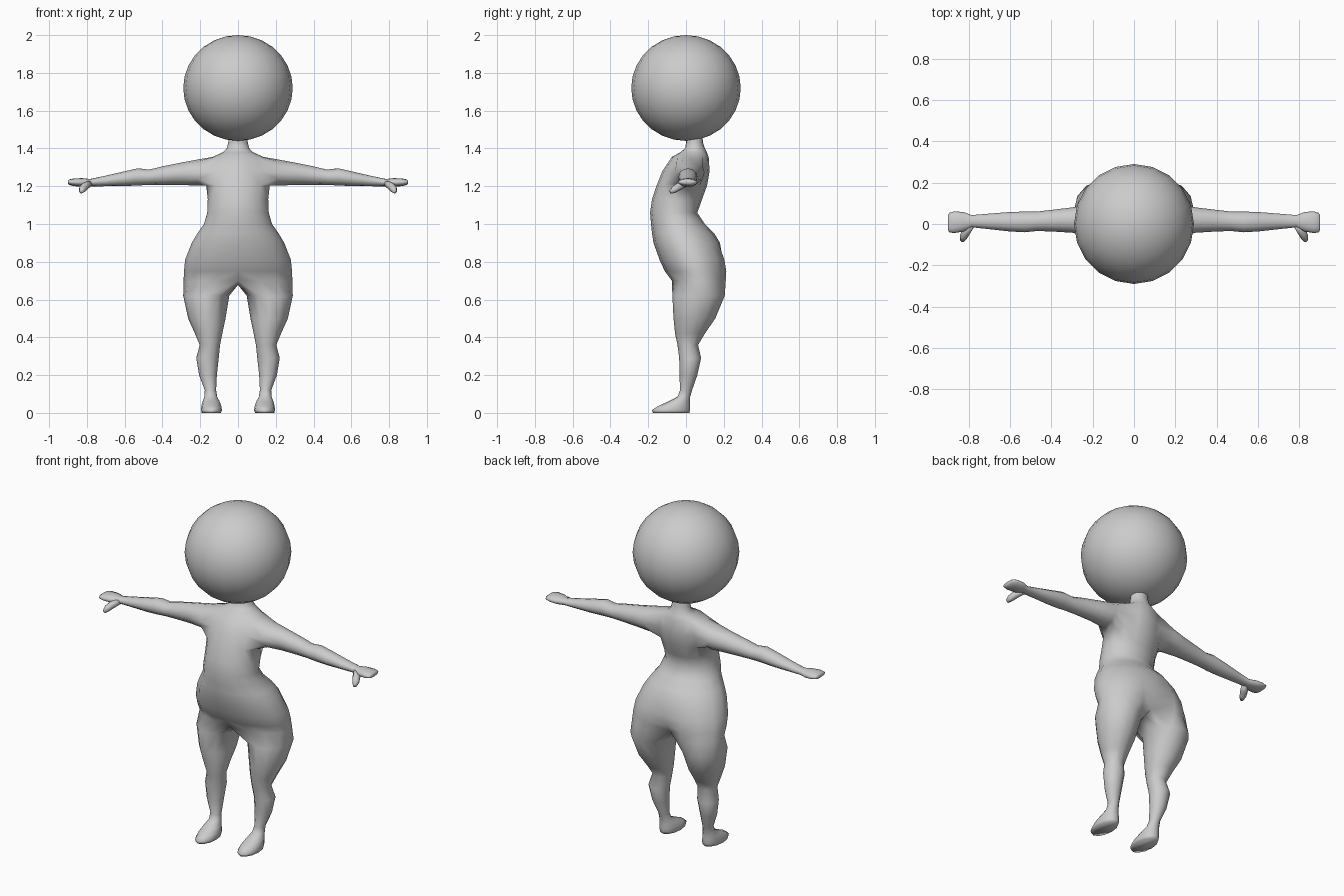
import bpy, bmesh, math
from mathutils import Vector

if "Cube" in bpy.data.objects:
    bpy.data.objects.remove(bpy.data.objects["Cube"])

clay = bpy.data.materials.new("light_grey")
clay.diffuse_color = (0.6, 0.6, 0.6, 1)
clay.use_nodes = True
clay.node_tree.nodes["Principled BSDF"].inputs["Base Color"].default_value = clay.diffuse_color


def finish(bm, name, mirror=True):
    bmesh.ops.recalc_face_normals(bm, faces=bm.faces)
    mesh = bpy.data.meshes.new(name)
    bm.to_mesh(mesh)
    bm.free()
    mesh.materials.append(clay)
    for p in mesh.polygons:
        p.use_smooth = True
    ob = bpy.data.objects.new(name, mesh)
    bpy.context.collection.objects.link(ob)
    if mirror:
        m = ob.modifiers.new("mirror", 'MIRROR')
        m.use_clip = True
        m.merge_threshold = 0.0005
    return ob


def bridge(bm, a, b, closed=True, skip=()):
    n = len(a)
    for i in range(n if closed else n - 1):
        if i not in skip:
            j = (i + 1) % n
            bm.faces.new((a[i], a[j], b[j], b[i]))


def circle(start, n=12):
    for k in range(n):
        t = math.radians(start + 360 * k / n)
        yield math.cos(t), math.sin(t)


bm = bmesh.new()

# Torso half: height, half width, front y, back y, depth of the cleft at the back
torso = [
    (1.50, .046, .00, .085, 1), (1.43, .052, .00, .09, 1), (1.40, .060, -.005, .10, 1),
    (1.38, .080, -.03, .11, 1), (1.355, .135, -.075, .12, 1), (1.28, .165, -.125, .125, 1),
    (1.205, .168, -.155, .112, 1), (1.13, .160, -.18, .085, 1), (1.06, .163, -.19, .06, 1),
    (1.00, .180, -.185, .10, 1), (.95, .215, -.18, .15, 1), (.90, .245, -.172, .185, .97),
    (.81, .280, -.14, .217, .88), (.75, .286, -.112, .226, .72), (.70, .288, -.075, .222, .50),
]
rows = []
for z, w, yf, yb, cleft in torso:
    cy, ry = (yf + yb) / 2, (yb - yf) / 2
    row = []
    for k in range(9):
        t = math.radians(-90 + 22.5 * k)
        x = 0 if k in (0, 8) else w * math.cos(t)
        row.append(bm.verts.new((x, cy + ry * math.sin(t) * (cleft if k == 8 else 1), z)))
    rows.append(row)
for i in range(len(rows) - 1):
    bridge(bm, rows[i], rows[i + 1], False, range(2, 6) if i in (4, 5) else ())

# Arm grows out of the opening in the torso: x, bottom, top, front y, back y
arm = [
    (.21, 1.204, 1.342, -.062, .098), (.30, 1.206, 1.325, -.042, .080),
    (.40, 1.207, 1.305, -.036, .068), (.47, 1.207, 1.288, -.034, .060),
    (.53, 1.204, 1.295, -.040, .060), (.60, 1.201, 1.279, -.036, .058),
    (.70, 1.200, 1.256, -.025, .050), (.785, 1.199, 1.238, -.016, .043),
    (.825, 1.196, 1.243, -.036, .058), (.87, 1.201, 1.241, -.044, .061),
    (.893, 1.207, 1.236, -.040, .054), (.90, 1.214, 1.230, -.030, .042),
]
loop = rows[6][2:7] + [rows[5][6]] + rows[4][6:1:-1] + [rows[5][2]]
for x, zb, zt, yf, yb in arm:
    new = [bm.verts.new((x, (yf + yb) / 2 + (yb - yf) / 2 * c, (zb + zt) / 2 + (zt - zb) / 2 * s))
           for c, s in circle(-150)]
    bridge(bm, loop, new)
    loop = new
bm.faces.new(loop)

# Leg and foot grow from the hip row closed by a crotch strip: z, inner x, outer x, front y, back y
leg = [
    (.62, .046, .290, -.072, .205), (.50, .066, .264, -.066, .155), (.42, .083, .228, -.058, .10),
    (.36, .095, .203, -.045, .064), (.29, .102, .221, -.036, .080), (.20, .112, .206, -.034, .060),
    (.12, .116, .176, -.032, .032), (.085, .110, .178, -.045, .022), (.06, .097, .188, -.095, .020),
    (.035, .088, .194, -.150, .022), (.014, .085, .196, -.180, .022), (0, .090, .192, -.175, .018),
]
hip = rows[-1]
yf, yb = hip[0].co.y, hip[8].co.y
loop = hip + [bm.verts.new((0, yb + (yf - yb) * f, .678)) for f in (.25, .5, .75)]
for z, xi, xo, yf, yb in leg:
    new = [bm.verts.new(((xi + xo) / 2 + (xo - xi) / 2 * c, (yf + yb) / 2 + (yb - yf) / 2 * s, z))
           for c, s in circle(-120)]
    bridge(bm, loop, new)
    loop = new
bm.faces.new(loop)
finish(bm, "body")

# Thumb: tapered sweep pointing forward and down from the palm
bm = bmesh.new()
path = [((.785, .0, 1.215), .017), ((.81, -.035, 1.200), .021),
        ((.825, -.062, 1.183), .019), ((.832, -.082, 1.170), .010)]
axis = (Vector(path[-1][0]) - Vector(path[0][0])).normalized()
u = axis.cross(Vector((0, 0, 1))).normalized()
v = axis.cross(u)
loop = None
for centre, r in path:
    new = [bm.verts.new(Vector(centre) + r * (c * u + s * v)) for c, s in circle(0, 8)]
    if loop:
        bridge(bm, loop, new)
    else:
        bm.faces.new(new)
    loop = new
bm.faces.new(loop)
finish(bm, "thumbs")

# Head
bm = bmesh.new()
bmesh.ops.create_uvsphere(bm, u_segments=20, v_segments=14, radius=1)
for vert in bm.verts:
    vert.co = (vert.co.x * .29, vert.co.y * .29, 1.72 + vert.co.z * .28)
finish(bm, "head", False)
